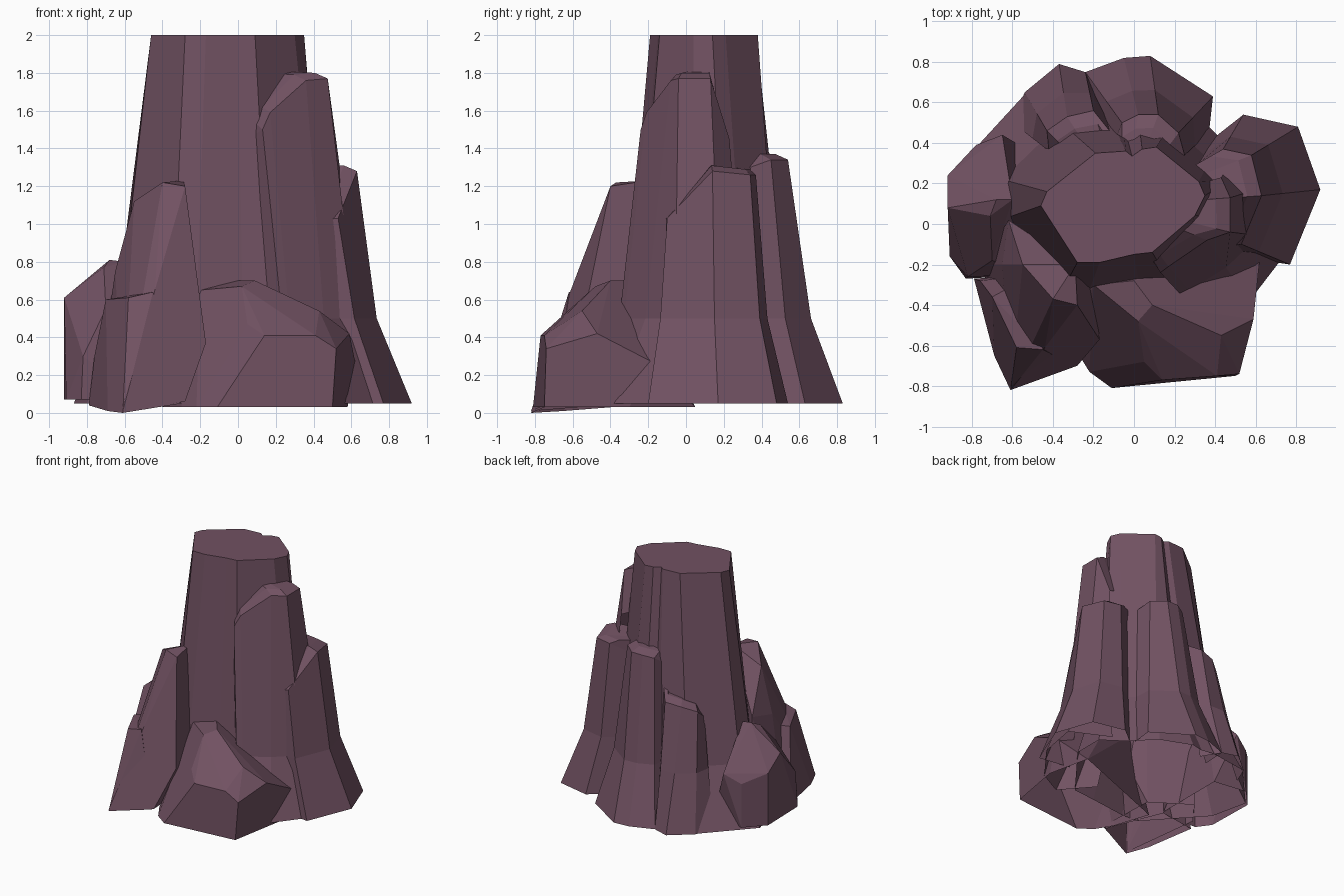
import bpy, bmesh
from mathutils import Vector

rock = bpy.data.materials.new("plum rock")
rock.diffuse_color = (0.165, 0.083, 0.122, 1)
AXIS = Vector((-0.05, 0.09))


def finish(name, bm):
    me = bpy.data.meshes.new(name)
    bm.to_mesh(me)
    bm.free()
    me.materials.append(rock)
    ob = bpy.data.objects.new(name, me)
    bpy.context.collection.objects.link(ob)


def boulder(name, pts):
    """Faceted convex rock around a few corner points, open underneath."""
    bm = bmesh.new()
    for p in pts:
        bm.verts.new(p)
    bmesh.ops.convex_hull(bm, input=bm.verts)
    loose = [v for v in bm.verts if not v.link_faces]
    bmesh.ops.delete(bm, geom=loose, context='VERTS')
    bmesh.ops.recalc_face_normals(bm, faces=bm.faces)
    bmesh.ops.dissolve_limit(bm, angle_limit=0.12, verts=bm.verts, edges=bm.edges)
    bm.normal_update()
    under = [f for f in bm.faces if f.normal.z < -0.8]
    bmesh.ops.delete(bm, geom=under, context='FACES')
    finish(name, bm)


def pillar(name, cols, flare, closed=False):
    """Flared facets; each column is base x, y then top x, y, z (counterclockwise)."""
    bm = bmesh.new()
    grid = []
    for bx, by, tx, ty, tz in cols:
        base, top = Vector((bx, by)), Vector((tx, ty))
        mid = base.lerp(top, flare)
        path = [(*base, 0.05), (*mid, 0.5), (*top, tz)]
        if not closed:  # chamfered shoulder running into the core
            d = AXIS - top
            led = top + d.normalized() * 0.07
            path += [(*led, tz + 0.03), (*top.lerp(AXIS, 0.5), tz + 0.04)]
        grid.append([bm.verts.new(p) for p in path])
    n = len(grid)
    for i in range(n if closed else n - 1):
        a, b = grid[i], grid[(i + 1) % n]
        for j in range(len(a) - 1):
            bm.faces.new((a[j], b[j], b[j + 1], a[j + 1]))
    if closed:
        bm.faces.new([c[-1] for c in grid])
    finish(name, bm)


# Central column with a flat top
core = [(-0.8, -0.03, -0.46, 0.09), (-0.87, 0.28, -0.43, 0.16), (-0.53, 0.65, -0.19, 0.35),
        (-0.2, 0.7, -0.04, 0.36), (-0.1, 0.68, -0.01, 0.335), (0.0, 0.7, 0.04, 0.37),
        (0.25, 0.6, 0.11, 0.38), (0.43, 0.42, 0.32, 0.21), (0.6, 0.3, 0.35, 0.14),
        (0.6, 0.05, 0.3, 0.04), (0.25, -0.4, 0.09, -0.14), (0.05, -0.42, 0.0, -0.15),
        (-0.27, -0.46, -0.17, -0.19), (-0.42, -0.45, -0.28, -0.19)]
pillar("central_column", [(*c, 2.0) for c in reversed(core)], 0.5, True)

# Buttresses leaning on the column
pillar("upper_right_buttress", [
    (0.15, -0.25, 0.05, -0.12, 1.45), (0.36, -0.49, 0.13, -0.24, 1.5),
    (0.4, -0.47, 0.17, -0.21, 1.59),
    (0.57, -0.38, 0.36, -0.08, 1.76), (0.8, -0.08, 0.475, -0.04, 1.77),
    (0.86, 0.25, 0.475, 0.13, 1.77), (0.55, 0.4, 0.43, 0.23, 1.45)], 0.55)
pillar("right_buttress", [
    (0.5, -0.16, 0.42, -0.12, 1.02), (0.77, -0.2, 0.53, -0.1, 1.03),
    (0.92, 0.17, 0.63, 0.14, 1.28), (0.81, 0.48, 0.58, 0.34, 1.26),
    (0.54, 0.54, 0.44, 0.37, 1.26), (0.4, 0.43, 0.32, 0.3, 1.2)], 0.64)
pillar("back_buttress", [
    (0.37, 0.45, 0.25, 0.34, 1.3), (0.39, 0.63, 0.22, 0.45, 1.34),
    (0.08, 0.83, 0.12, 0.54, 1.34), (-0.05, 0.82, 0.02, 0.54, 1.34),
    (-0.24, 0.75, -0.06, 0.5, 1.32), (-0.25, 0.55, -0.1, 0.4, 1.25)], 0.58)
pillar("back_left_buttress", [
    (-0.15, 0.6, -0.12, 0.46, 1.08), (-0.24, 0.75, -0.2, 0.56, 1.02),
    (-0.37, 0.79, -0.33, 0.53, 1.0), (-0.54, 0.65, -0.43, 0.46, 0.96),
    (-0.6, 0.5, -0.42, 0.36, 0.88)], 0.55)

# Boulders and shards at the foot
boulder("front_boulder", [
    (0.02, -0.48, 0.67), (0.09, -0.4, 0.7), (0, -0.28, 0.7), (-0.2, -0.3, 0.65),
    (0.43, -0.55, 0.54), (0.59, -0.47, 0.42), (0.62, -0.18, 0.27), (0.52, -0.74, 0.34),
    (0.41, -0.75, 0.41), (0.14, -0.77, 0.41), (0.05, -0.68, 0.47), (-0.11, -0.81, 0.03),
    (-0.22, -0.73, 0.03), (0.5, -0.75, 0.03), (0.58, -0.3, 0.03), (0.5, 0.05, 0.03),
    (-0.4, -0.3, 0.03), (-0.3, -0.6, 0.03)])
boulder("left_boulder", [
    (-0.92, 0.24, 0.5), (-0.78, 0.39, 0.43), (-0.65, 0.44, 0.5), (-0.92, 0.08, 0.61),
    (-0.71, 0.04, 0.77), (-0.68, 0.12, 0.81), (-0.6, 0.12, 0.8), (-0.92, 0.24, 0.07),
    (-0.78, 0.39, 0.07), (-0.91, -0.16, 0.07), (-0.83, -0.27, 0.07), (-0.7, -0.18, 0.55),
    (-0.82, -0.26, 0.3), (-0.5, -0.25, 0.07), (-0.5, 0.35, 0.07)])
boulder("tall_left_shard", [
    (-0.4, -0.37, 1.22), (-0.28, -0.4, 1.2), (-0.29, -0.2, 1.23), (-0.55, -0.2, 1.12),
    (-0.44, -0.61, 0.65), (-0.17, -0.57, 0.37), (-0.28, -0.7, 0.06), (-0.61, -0.82, 0.01),
    (-0.3, -0.2, 0.06), (-0.75, -0.2, 0.06), (-0.2, -0.3, 0.37), (-0.65, -0.2, 0.75),
    (-0.62, 0.02, 0.8), (-0.6, 0.0, 0.06)])
boulder("low_left_shard", [
    (-0.7, -0.36, 0.6), (-0.58, -0.61, 0.61), (-0.45, -0.62, 0.64), (-0.61, -0.82, 0.0),
    (-0.69, -0.65, 0.01), (-0.79, -0.27, 0.04), (-0.3, -0.7, 0.05), (-0.76, -0.28, 0.3),
    (-0.5, -0.25, 0.06), (-0.5, -0.25, 0.62)])
